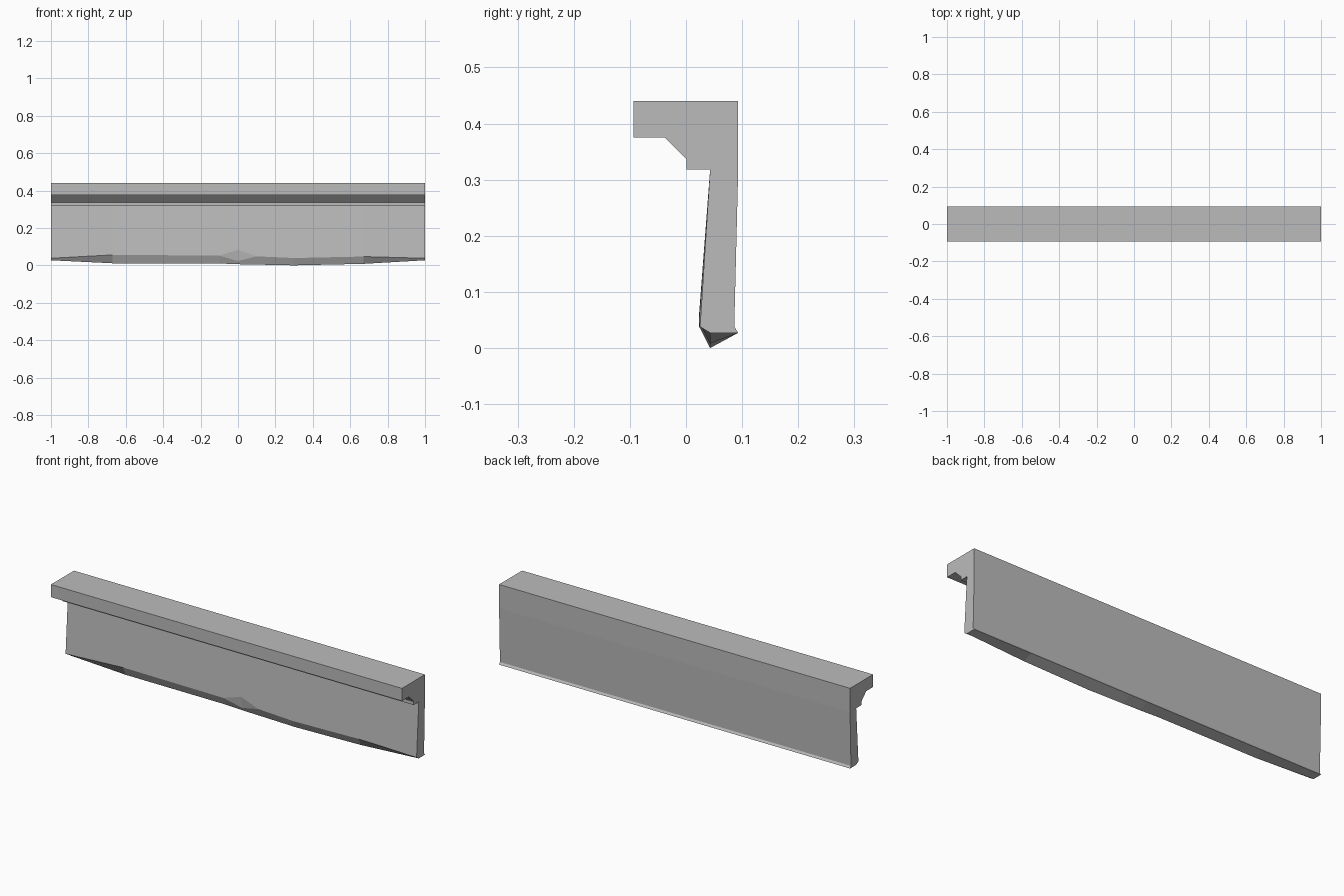
import bpy
import bmesh

cube = bpy.data.objects.get("Cube")
if cube:
    bpy.data.objects.remove(cube, do_unlink=True)

stone = bpy.data.materials.new("grey stone")
stone.use_nodes = True
stone.diffuse_color = (0.5, 0.5, 0.5, 1)
stone.node_tree.nodes["Principled BSDF"].inputs["Base Color"].default_value = (0.5, 0.5, 0.5, 1)


def loft(name, sections, closed):
    """Skin matching (x, y, z) sections and cap both ends."""
    bm = bmesh.new()
    rings = [[bm.verts.new(p) for p in s] for s in sections]
    n = len(rings[0])
    for a, b in zip(rings, rings[1:]):
        for i in range(n if closed else n - 1):
            j = (i + 1) % n
            bm.faces.new((a[i], a[j], b[j], b[i]))
    for ring in (rings[0], rings[-1]):
        bm.faces.new(ring)
    bmesh.ops.remove_doubles(bm, verts=bm.verts, dist=0.0001)
    bmesh.ops.recalc_face_normals(bm, faces=bm.faces)
    mesh = bpy.data.meshes.new(name)
    bm.to_mesh(mesh)
    bm.free()
    mesh.materials.append(stone)
    obj = bpy.data.objects.new(name, mesh)
    bpy.context.collection.objects.link(obj)
    return obj


# Overhanging top ledge with a chamfered bracket
ledge = [(-0.094, 0.442), (-0.094, 0.377), (-0.038, 0.377), (0.001, 0.338),
         (0.001, 0.32), (0.093, 0.32), (0.093, 0.442)]
loft("top_ledge", [[(x, y, z) for y, z in ledge] for x in (-1, 1)], True)

# Tapered wall with a worn lower edge: x, front y, front edge z, chip z, bottom z
stations = [(-1, 0.025, 0.04, 0.04, 0.029),
            (-0.67, 0.023, 0.058, 0.058, 0.013),
            (-0.1, 0.023, 0.054, 0.054, 0.012),
            (0, 0.026, 0.085, 0.025, 0.008),
            (0.1, 0.023, 0.05, 0.05, 0.006),
            (0.3, 0.023, 0.041, 0.041, 0.002),
            (0.67, 0.023, 0.049, 0.049, 0.01),
            (1, 0.025, 0.04, 0.04, 0.029)]
sections = []
for x, front, edge, chip, bottom in stations:
    chip_y = front if chip == edge else 0.034
    profile = [(0.043, 0.32), (front, edge), (chip_y, chip), (0.043, bottom),
               (0.093, 0.029), (0.086, 0.04), (0.093, 0.32)]
    sections.append([(x, y, z) for y, z in profile])
loft("worn_wall", sections, False)

# Rest the lowest point of the wall on the ground
for obj in bpy.context.collection.objects:
    if obj.name in ("top_ledge", "worn_wall"):
        obj.location.z = -0.002
